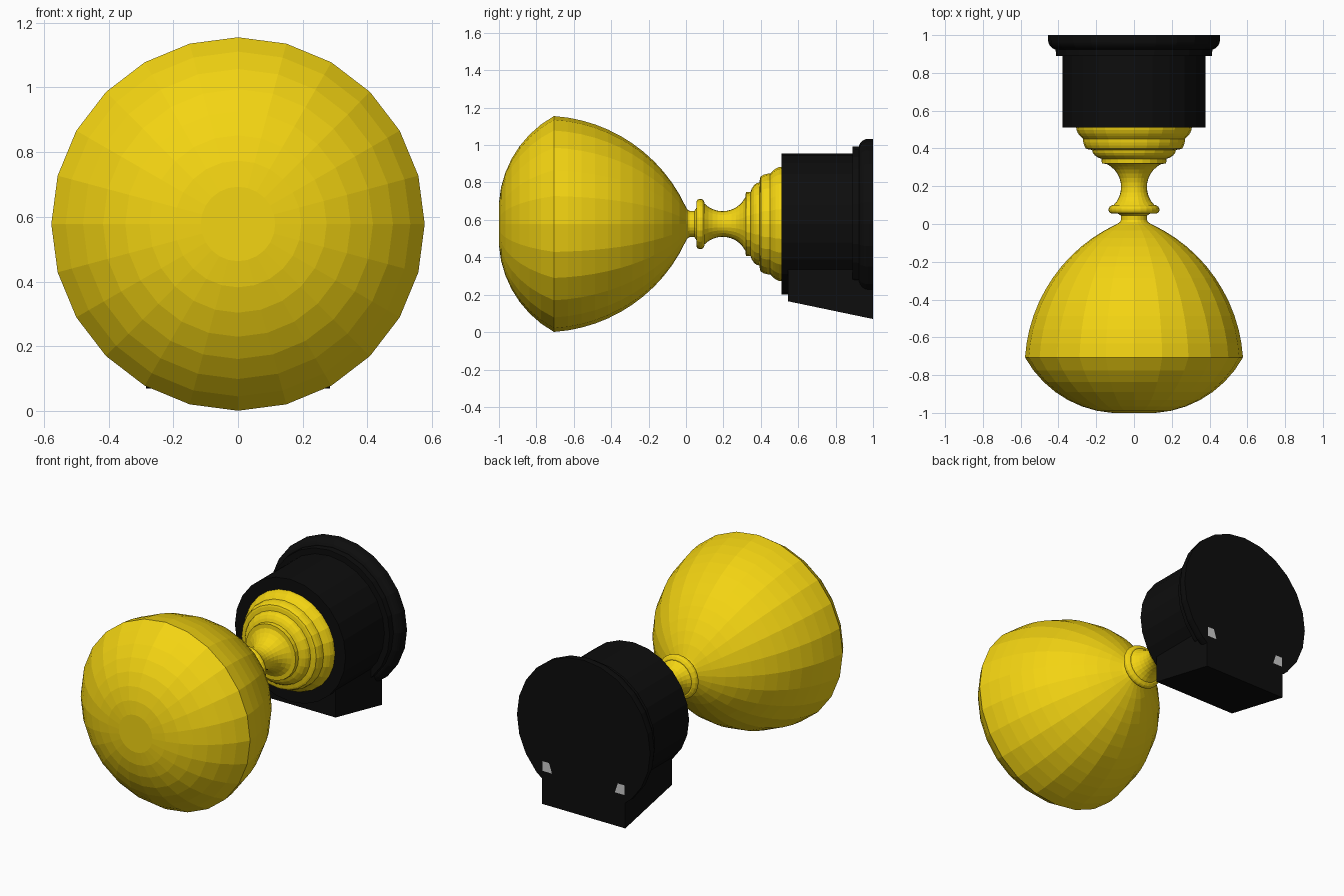
import bpy, bmesh, math

if "Cube" in bpy.data.objects:
    bpy.data.objects.remove(bpy.data.objects["Cube"])

AXIS_Z = 0.578
SIDES = 24


def material(name, colour):
    m = bpy.data.materials.new(name)
    m.diffuse_color = colour
    m.use_nodes = True
    m.node_tree.nodes["Principled BSDF"].inputs["Base Color"].default_value = m.diffuse_color
    return m


YELLOW = material("yellow", (0.9, 0.66, 0.006, 1))
BLACK = material("black", (0.004, 0.004, 0.004, 1))


def arc(a, b, sag, n):
    """Points of a circular arc from a to b, bulging left of travel by sag."""
    dx, dy = b[0] - a[0], b[1] - a[1]
    c = math.hypot(dx, dy)
    nx, ny = -dy / c, dx / c
    half = 2 * math.atan(2 * abs(sag) / c)
    rad = c / 2 / math.sin(half)
    s = 1 if sag > 0 else -1
    pts = []
    for i in range(n + 1):
        t = -half + 2 * half * i / n
        along = rad * math.sin(t) / c + 0.5
        off = s * rad * (math.cos(t) - math.cos(half))
        pts.append((a[0] + dx * along + nx * off, a[1] + dy * along + ny * off))
    return pts


def finish(name, bm, mat):
    bmesh.ops.recalc_face_normals(bm, faces=bm.faces[:])
    me = bpy.data.meshes.new(name)
    bm.to_mesh(me)
    bm.free()
    ob = bpy.data.objects.new(name, me)
    bpy.context.collection.objects.link(ob)
    if mat:
        me.materials.append(mat)
    return ob


def lathe(name, profile, mat):
    """Revolve (y, radius) points about the y axis and cap both ends."""
    bm = bmesh.new()
    rings = []
    for y, r in profile:
        rings.append([bm.verts.new((r * math.sin(2 * math.pi * i / SIDES), y,
                                    AXIS_Z + r * math.cos(2 * math.pi * i / SIDES)))
                      for i in range(SIDES)])
    for p, q in zip(rings, rings[1:]):
        for i in range(SIDES):
            j = (i + 1) % SIDES
            bm.faces.new((p[i], p[j], q[j], q[i]))
    bm.faces.new(rings[0])
    bm.faces.new(rings[-1])
    return finish(name, bm, mat)


def prism(name, outline, half_width, mat):
    """Extrude a (y, z) outline across x."""
    bm = bmesh.new()
    f = bm.faces.new([bm.verts.new((-half_width, y, z)) for y, z in outline])
    new = bmesh.ops.extrude_face_region(bm, geom=[f])["geom"]
    bmesh.ops.translate(bm, vec=(2 * half_width, 0, 0),
                        verts=[v for v in new if isinstance(v, bmesh.types.BMVert)])
    return finish(name, bm, mat)


# Domed knob
lathe("knob", arc((-1, 0.115), (-0.706, 0.577), 0.07, 7)
      + arc((-0.706, 0.577), (0.0, 0.09), 0.118, 12)[1:]
      + [(0.01, 0.075)], YELLOW)

# Turned neck: collar, bead, waist and stepped flare
lathe("neck", [(0.0, 0.08), (0.02, 0.07), (0.045, 0.07), (0.055, 0.085), (0.055, 0.12)]
      + arc((0.06, 0.128), (0.092, 0.128), 0.007, 4) + [(0.1, 0.115)]
      + arc((0.1, 0.108), (0.318, 0.145), -0.057, 10)
      + [(0.32, 0.17), (0.345, 0.172), (0.352, 0.19)]
      + arc((0.355, 0.195), (0.392, 0.222), 0.006, 3)
      + [(0.396, 0.245)]
      + arc((0.4, 0.255), (0.45, 0.27), 0.004, 3)
      + arc((0.465, 0.285), (0.515, 0.307), 0.005, 3), YELLOW)

# Round housing with a moulded wall flange
lathe("housing", [(0.51, 0.378), (0.9, 0.378)], BLACK)
lathe("wall_flange", [(0.89, 0.413), (0.925, 0.415)]
      + arc((0.925, 0.42), (0.975, 0.455), 0.01, 5) + [(1.0, 0.455)], BLACK)

# Sloped block under the housing
prism("lower_block", [(0.545, 0.165), (1.0, 0.07), (1.0, 0.45), (0.545, 0.45)], 0.285, BLACK)

# Small pale patches on the back
for side, label in ((-1, "left"), (1, "right")):
    bm = bmesh.new()
    bm.faces.new([bm.verts.new((side * x, 1.001, z)) for x, z in
                  ((0.28, 0.275), (0.215, 0.275), (0.235, 0.335), (0.28, 0.335))])
    if side > 0:
        bmesh.ops.reverse_faces(bm, faces=bm.faces[:])
    patch = finish("back_patch_" + label, bm, None)
    if patch.data.polygons[0].normal.y < 0:
        patch.data.flip_normals()
